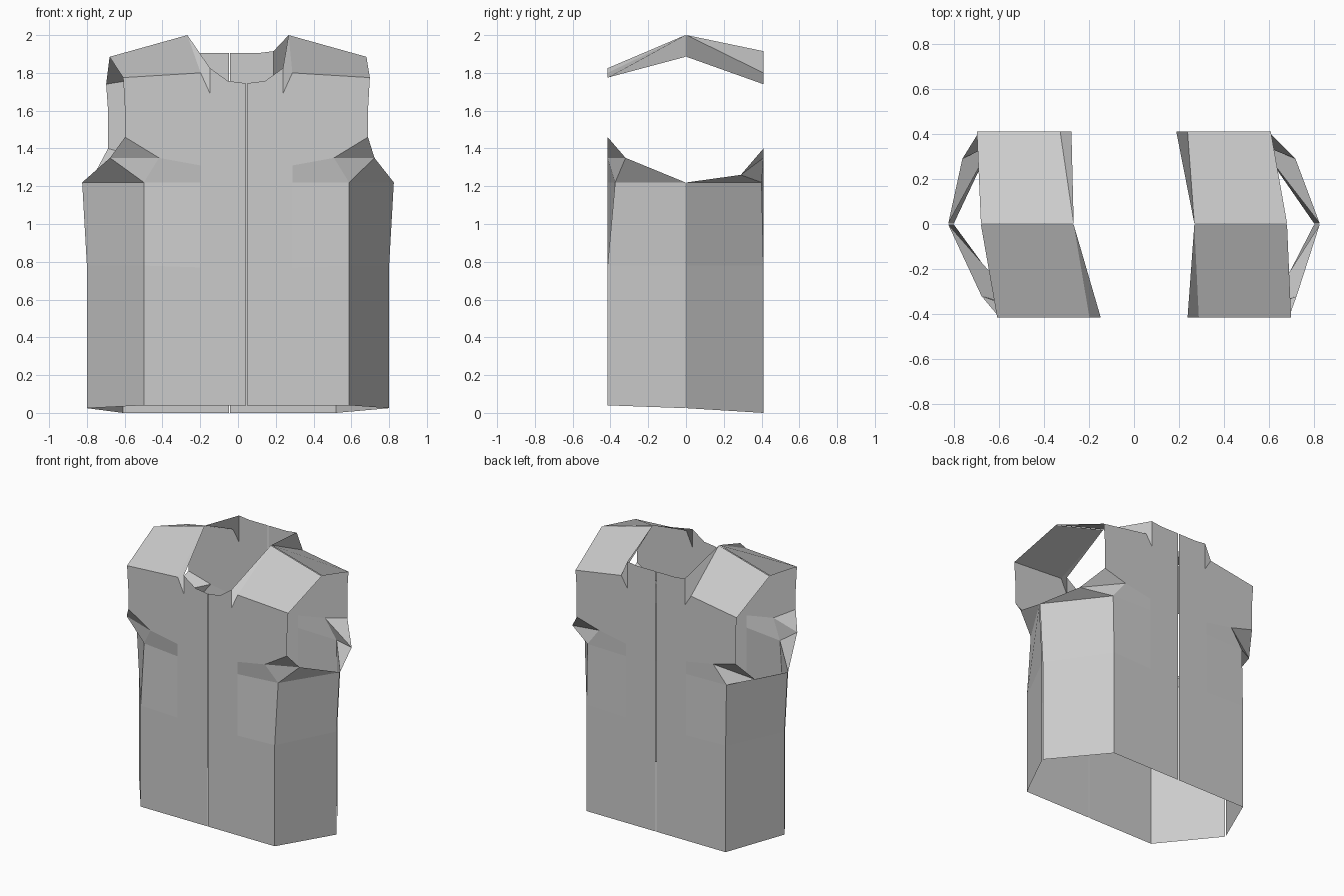
import bpy
from mathutils import Vector

cube = bpy.data.objects.get("Cube")
if cube:
    bpy.data.objects.remove(cube, do_unlink=True)

cloth = bpy.data.materials.new("grey_cloth")
cloth.use_nodes = True
grey = (0.6, 0.6, 0.6, 1.0)
cloth.diffuse_color = grey
cloth.node_tree.nodes["Principled BSDF"].inputs["Base Color"].default_value = grey


def make_part(name, polygons):
    """Build one cloth part from polygons, welding shared corners."""
    points, faces = [], []
    for polygon in polygons:
        face = []
        for point in polygon:
            point = Vector(point)
            if point not in points:
                points.append(point)
            face.append(points.index(point))
        faces.append(face)
    mesh = bpy.data.meshes.new(name)
    mesh.from_pydata(points, [], faces)
    mesh.materials.append(cloth)
    obj = bpy.data.objects.new(name, mesh)
    bpy.context.collection.objects.link(obj)


# Measurements that differ between the front and back halves
FRONT = dict(name="front", y=-0.415, shift=0.045, hem=0.04, corner=0.54, recess=0.04,
             arm_low=1.46, fold=(0.70, -0.32, 1.35), shoulder=1.775, notch=0.19,
             notch_low=1.69, collar=1.825, neckline=[(0.095, 1.757), (0, 1.745)])
BACK = dict(name="back", y=0.41, shift=-0.045, hem=0.0, corner=0.56, recess=0.01,
            arm_low=1.40, fold=(0.74, 0.29, 1.26), shoulder=1.74, notch=0.23,
            notch_low=1.72, collar=1.915, neckline=[(0.15, 1.905), (0, 1.905)])


def make_quarter(half, side, side_name):
    y, shift = half["y"], half["shift"]
    inward = -1 if y > 0 else 1

    def panel(x, z, depth=0.0):
        return (side * (x + 0.003) + shift, y + inward * depth, z)

    def middle(x, z):
        return (side * x, inward * -0.003, z)

    # Points shared by neighbouring parts
    corner = half["corner"]
    hem_corner = panel(corner, half["hem"])
    waist_corner = panel(corner, 0.78)
    chest_corner = panel(corner, 1.22, half["recess"])
    pleat = panel(0.46, 1.35)
    arm_low = panel(0.64, half["arm_low"])
    fold_x, fold_y, fold_z = half["fold"]
    fold = (side * fold_x + shift / 2, fold_y, fold_z)
    underarm = middle(0.825, 1.22)
    shoulder_tip = panel(0.65, half["shoulder"])
    notch_outer = panel(half["notch"] + 0.05, 1.8)
    notch_low = panel(half["notch"], half["notch_low"])
    collar = panel(half["notch"], half["collar"])
    neck_peak = middle(0.268, 2)

    # Flat chest panel with a shallow dart beside the armhole
    dart = [panel(0.24, z) for z in (0.77, 1.22, 1.31)]
    neckline = [panel(x, z) for x, z in half["neckline"]]
    outline = [panel(0, half["hem"]), hem_corner, waist_corner, *dart, pleat, arm_low,
               panel(0.64, 1.6), shoulder_tip, notch_outer, notch_low, collar, *neckline]
    label = half["name"] + "_" + side_name
    make_part(label + "_panel", [
        outline,
        [dart[0], waist_corner, chest_corner, dart[1]],
        [dart[1], chest_corner, pleat, dart[2]],
    ])

    # Side panel below the arm
    waist_side = middle(0.80, 0.78)
    make_part(label + "_side_panel", [
        [hem_corner, middle(0.80, 0.025), waist_side, waist_corner],
        [waist_corner, waist_side, underarm, chest_corner],
    ])

    # Folded gusset closing the bottom of the armhole
    make_part(label + "_armhole_gusset", [
        [chest_corner, underarm, fold],
        [chest_corner, fold, pleat],
        [pleat, fold, arm_low],
    ])

    # Sloping shoulder with a narrow collar facet
    make_part(label + "_shoulder", [
        [shoulder_tip, middle(0.68, 1.885), neck_peak, notch_outer],
        [neck_peak, collar, notch_low, notch_outer],
    ])


for half in (FRONT, BACK):
    for side, side_name in ((1, "left"), (-1, "right")):
        make_quarter(half, side, side_name)
